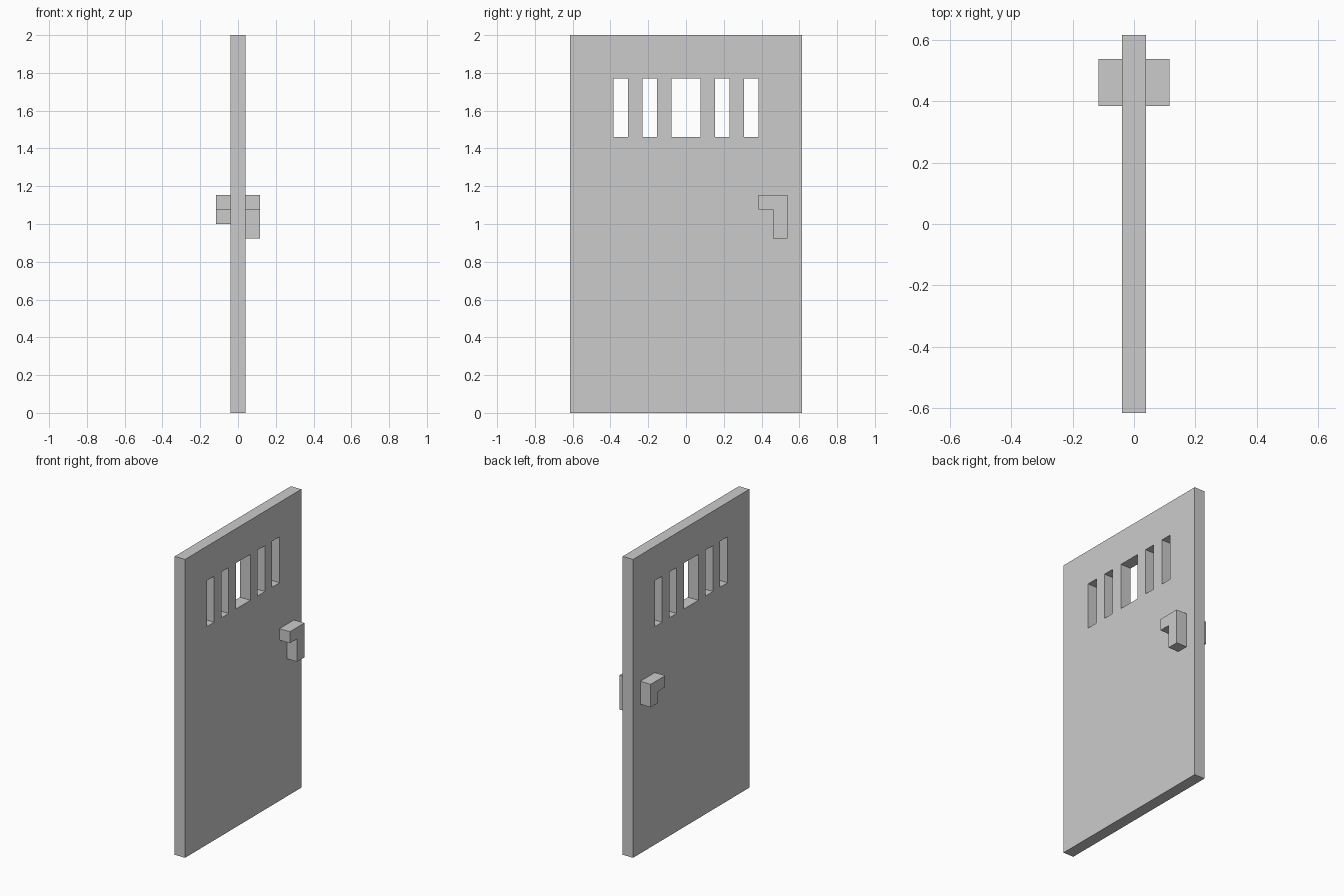
import bpy, bmesh

if "Cube" in bpy.data.objects:
    bpy.data.objects.remove(bpy.data.objects["Cube"])

U = 2 / 26            # block unit: the door is 26 units tall
HALF = U / 2          # half the door thickness


def finish(name, bm):
    bmesh.ops.recalc_face_normals(bm, faces=bm.faces[:])
    mesh = bpy.data.meshes.new(name)
    bm.to_mesh(mesh)
    bm.free()
    obj = bpy.data.objects.new(name, mesh)
    bpy.context.collection.objects.link(obj)
    return obj


def extrude_x(bm, depth):
    faces = bmesh.ops.extrude_face_region(bm, geom=bm.faces[:])["geom"]
    verts = [v for v in faces if isinstance(v, bmesh.types.BMVert)]
    bmesh.ops.translate(bm, verts=verts, vec=(depth, 0, 0))


def door_panel():
    # grid of cells with the window cells left out, then thickened
    ys = [-8, -5, -4, -3, -2, -1, 1, 2, 3, 4, 5, 8]
    zs = [0, 19, 23, 26]
    bm = bmesh.new()
    v = [[bm.verts.new((-HALF, y * U, z * U)) for z in zs] for y in ys]
    for i in range(len(ys) - 1):
        for j in range(len(zs) - 1):
            if j == 1 and i % 2 == 1:      # window slot
                continue
            bm.faces.new((v[i][j], v[i + 1][j], v[i + 1][j + 1], v[i][j + 1]))
    extrude_x(bm, U)
    return finish("door_panel", bm)


def handle(name, side, bottom):
    # L-shaped profile standing out from one face of the door
    profile = [(5, 15), (5, 14), (6, 14), (6, bottom), (7, bottom), (7, 15)]
    bm = bmesh.new()
    bm.faces.new([bm.verts.new((side * HALF, y * U, z * U)) for y, z in profile])
    extrude_x(bm, side * U)
    return finish(name, bm)


door_panel()
handle("handle_right", 1, 12)
handle("handle_left", -1, 13)
